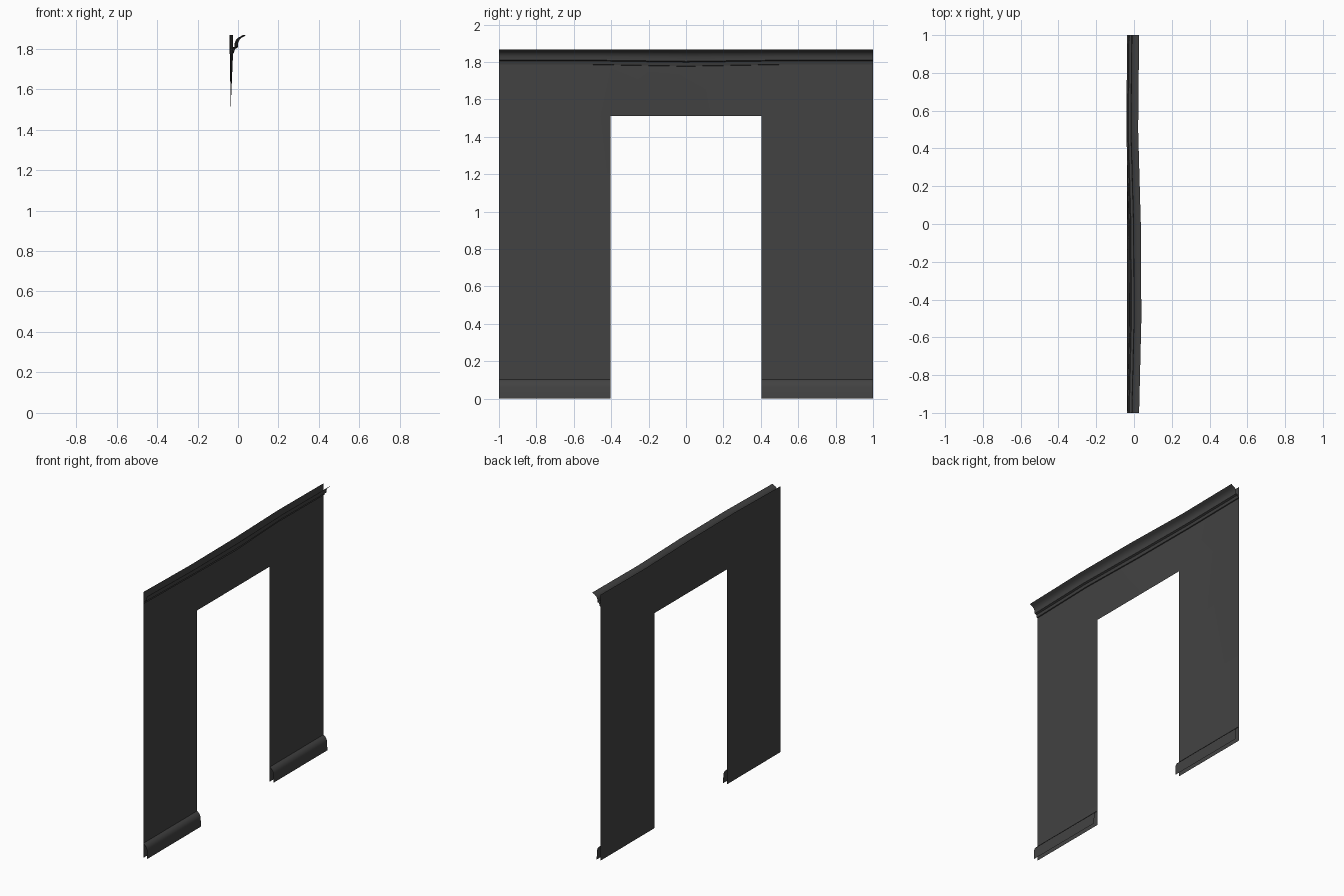
import bpy
import bmesh
import math

cube = bpy.data.objects.get("Cube")
if cube:
    bpy.data.objects.remove(cube, do_unlink=True)

mat = bpy.data.materials.new("dark grey paint")
mat.use_nodes = True
colour = (0.055, 0.055, 0.055, 1)
mat.diffuse_color = colour
mat.node_tree.nodes["Principled BSDF"].inputs["Base Color"].default_value = colour

WALL_X, TOP, DOOR_TOP, DOOR_HALF = -0.036, 1.867, 1.51, 0.403

# Slight bow of the wall head along its length: (y, x shift, z dip)
BOW = [(-1, 0, 0), (-0.5, 0.012, 0), (0, 0.009, -0.009), (0.5, -0.005, 0), (1, 0, 0)]


def bow(y):
    for (y0, x0, z0), (y1, x1, z1) in zip(BOW, BOW[1:]):
        if y <= y1:
            t = (y - y0) / (y1 - y0)
            return x0 + t * (x1 - x0), z0 + t * (z1 - z0)
    return 0, 0


def sheet(name, profile, stations, is_hole=lambda y, z: False):
    """Sweep an (x, z) profile along y as an open sheet facing +x."""
    bm = bmesh.new()
    rows = []
    for y in stations:
        shift, dip = bow(y)
        row = []
        for x, z in profile:
            # The bow starts at the door head; the dip fades out at the top edge
            amount = min(1, max(0, (z - DOOR_TOP) / 0.27))
            fade = min(1, (TOP - z) / 0.08) if amount == 1 else 0
            row.append(bm.verts.new((x + shift * amount, y, z + dip * fade)))
        rows.append(row)
    for i in range(len(stations) - 1):
        for j in range(len(profile) - 1):
            mid_y = (stations[i] + stations[i + 1]) / 2
            mid_z = (profile[j][1] + profile[j + 1][1]) / 2
            if not is_hole(mid_y, mid_z):
                bm.faces.new((rows[i][j], rows[i + 1][j],
                              rows[i + 1][j + 1], rows[i][j + 1]))
    loose = [v for v in bm.verts if not v.link_faces]
    bmesh.ops.delete(bm, geom=loose, context='VERTS')
    mesh = bpy.data.meshes.new(name)
    bm.to_mesh(mesh)
    bm.free()
    mesh.materials.append(mat)
    obj = bpy.data.objects.new(name, mesh)
    bpy.context.collection.objects.link(obj)
    bpy.ops.object.select_all(action='DESELECT')
    obj.select_set(True)
    bpy.context.view_layer.objects.active = obj
    bpy.ops.object.shade_smooth_by_angle(angle=math.radians(35))
    return obj


# Wall with a doorway
stations = [-1, -0.75, -0.5, -DOOR_HALF, -0.2, 0, 0.2, DOOR_HALF, 0.5, 0.75, 1]
sheet("wall", [(WALL_X, z) for z in (0, DOOR_TOP, 1.785, TOP)], stations,
      lambda y, z: abs(y) < DOOR_HALF and z < DOOR_TOP)

# Crown moulding, open at the ends and top
crown = [(WALL_X, 1.785), (-0.030, 1.787), (-0.025, 1.805), (-0.012, 1.810),
         (-0.011, 1.830), (-0.004, 1.845), (0.007, 1.855), (0.018, 1.860),
         (0.027, TOP)]
sheet("crown_moulding", crown, stations)

# Baseboards either side of the doorway
base = [(-0.006, 0), (-0.008, 0.065), (-0.013, 0.080), (-0.023, 0.093),
        (WALL_X, 0.102)]
sheet("baseboard_front", base, [-1, -DOOR_HALF])
sheet("baseboard_back", base, [DOOR_HALF, 1])
